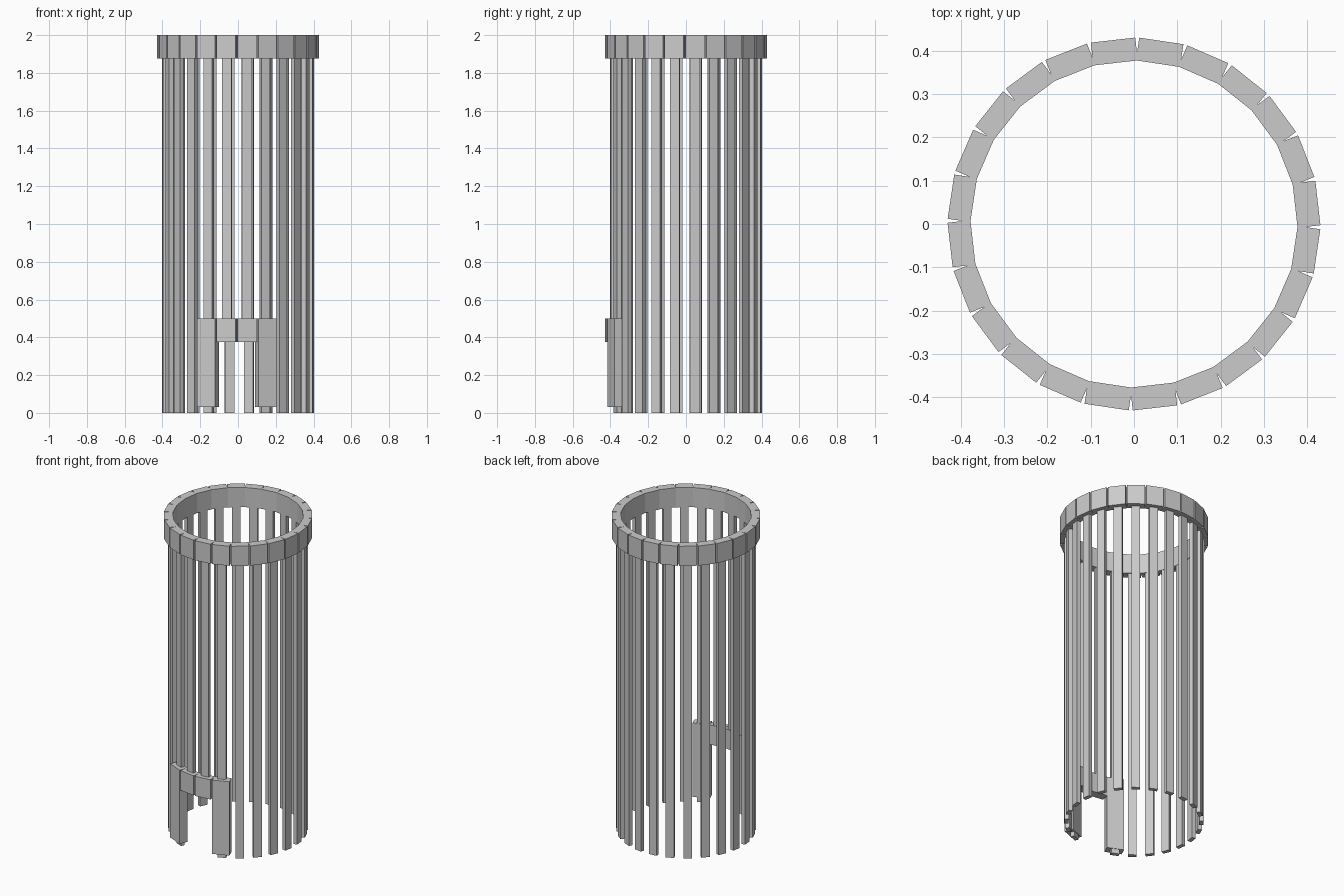
import bpy, bmesh
from math import radians
from mathutils import Matrix

if "Cube" in bpy.data.objects:
    bpy.data.objects.remove(bpy.data.objects["Cube"])

COUNT = 24
STEP = 360 / COUNT
OFFSET = 6.5            # angle of the first segment's centre
BLOCK = (0.374, 0.427, 0.103)   # inner radius, outer radius, width
SLAT = (0.377, 0.402, 0.050)


def radial_boxes(name, items, section):
    """Boxes standing around the z axis; items are (angle, bottom, top)."""
    r0, r1, width = section
    bm = bmesh.new()
    for angle, z0, z1 in items:
        mat = (Matrix.Rotation(radians(angle), 4, 'Z')
               @ Matrix.Translation(((r0 + r1) / 2, 0, (z0 + z1) / 2))
               @ Matrix.Diagonal((r1 - r0, width, z1 - z0, 1)))
        bmesh.ops.create_cube(bm, size=1, matrix=mat)
    mesh = bpy.data.meshes.new(name)
    bm.to_mesh(mesh)
    bm.free()
    obj = bpy.data.objects.new(name, mesh)
    bpy.context.collection.objects.link(obj)
    return obj


angles = [OFFSET + STEP * i for i in range(COUNT)]
door = (261.5, 276.5)       # segments over the opening
jambs = (246.5, 291.5)      # segments beside the opening

# Top ring of blocks
radial_boxes("top_ring", [(a, 1.875, 2.0) for a in angles], BLOCK)

# Vertical slats, shortened above the doorway
radial_boxes("slats", [(a, 0.5 if a in door else 0.0, 1.875) for a in angles], SLAT)

# Doorway frame
radial_boxes("door_lintel", [(a, 0.375, 0.5) for a in door], BLOCK)
radial_boxes("door_posts", [(a, 0.03, 0.5) for a in jambs], BLOCK)
